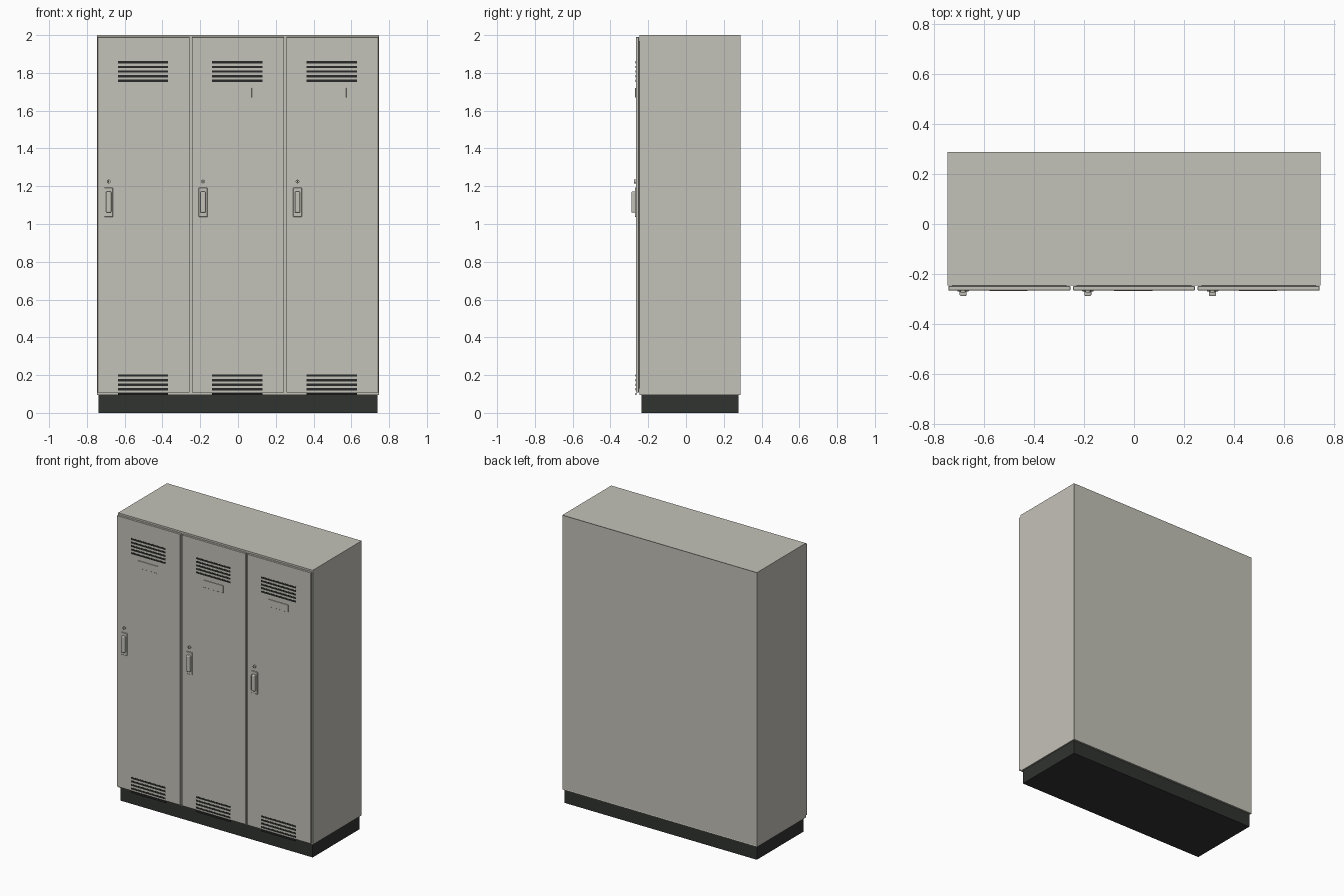
import bpy, bmesh, math
from mathutils import Matrix

cube = bpy.data.objects.get("Cube")
if cube:
    bpy.data.objects.remove(cube, do_unlink=True)


def material(name, color):
    m = bpy.data.materials.new(name)
    m.use_nodes = True
    m.diffuse_color = (*color, 1)
    m.node_tree.nodes["Principled BSDF"].inputs["Base Color"].default_value = (*color, 1)
    return m


GREY = material("warm grey paint", (0.55, 0.54, 0.48))
DARK = material("dark plinth", (0.03, 0.033, 0.03))
BLACK = material("vent shadow", (0.02, 0.022, 0.02))


def finish(name, bm, mat, bevel=0, segments=1):
    me = bpy.data.meshes.new(name)
    bm.to_mesh(me)
    bm.free()
    me.materials.append(mat)
    ob = bpy.data.objects.new(name, me)
    bpy.context.collection.objects.link(ob)
    if bevel:
        mod = ob.modifiers.new("Bevel", "BEVEL")
        mod.width, mod.segments = bevel, segments
    return ob


def box(name, x, y, z, mat, bevel=0, segments=1):
    """Box from (min, max) pairs on each axis."""
    bm = bmesh.new()
    bmesh.ops.create_cube(bm, size=1)
    for v in bm.verts:
        v.co = [a[0] if c < 0 else a[1] for a, c in zip((x, y, z), v.co)]
    return finish(name, bm, mat, bevel, segments)


def around(c, size):
    return (c - size / 2, c + size / 2)


def knob(name, x, z, r, y, mat):
    """Cylinder facing forward."""
    bm = bmesh.new()
    bmesh.ops.create_cone(bm, cap_ends=True, segments=24, radius1=r, radius2=r, depth=y[1] - y[0])
    bmesh.ops.transform(bm, verts=bm.verts, matrix=Matrix.Translation(
        (x, sum(y) / 2, z)) @ Matrix.Rotation(math.pi / 2, 4, "X"))
    return finish(name, bm, mat)


# Plinth and cabinet
box("plinth", (-0.738, 0.738), (-0.235, 0.277), (0, 0.097), DARK)
cabinet = box("cabinet", (-0.747, 0.747), (-0.247, 0.289), (0.095, 2), GREY)

# Shallow inset back panel
bm = bmesh.new()
bm.from_mesh(cabinet.data)
bm.normal_update()
back = [f for f in bm.faces if f.normal.y > 0.9]
bmesh.ops.inset_region(bm, faces=back, thickness=0.007, depth=-0.002)
bm.to_mesh(cabinet.data)
bm.free()

FACE = -0.266  # front plane of the doors
for side, cx in (("right", -0.5), ("middle", 0), ("left", 0.5)):
    box(side + "_door", around(cx, 0.489), (FACE, -0.249), (0.107, 1.99), GREY, 0.002)
    box(side + "_door_mount", around(cx, 0.46), (-0.25, -0.24), (0.13, 1.97), GREY)

    # Upper and lower vents
    for level, top in (("upper", 1.856), ("lower", 0.198)):
        for i in range(5):
            box(f"{side}_{level}_vent_slot_{i + 1}", around(cx - 0.003, 0.267),
                (FACE - 0.001, FACE + 0.004), around(top - i * 0.0245, 0.012), BLACK)

    # Name card holder
    box(side + "_card_holder", around(cx - 0.003, 0.153), (FACE - 0.003, FACE + 0.002),
        (1.67, 1.721), GREY, 0.001)

    # Handle on its plate
    hx = cx - 0.185
    box(side + "_handle_plate", around(hx, 0.046), (FACE - 0.005, FACE + 0.002),
        (1.037, 1.192), GREY, 0.002)
    box(side + "_handle_grip", around(hx, 0.028), (-0.289, FACE), (1.06, 1.172), GREY, 0.006, 3)

    # Lock with keyhole
    knob(side + "_lock", hx, 1.225, 0.01, (-0.275, FACE + 0.002), GREY)
    box(side + "_keyhole", around(hx, 0.004), (-0.276, -0.27), around(1.225, 0.012), BLACK)
